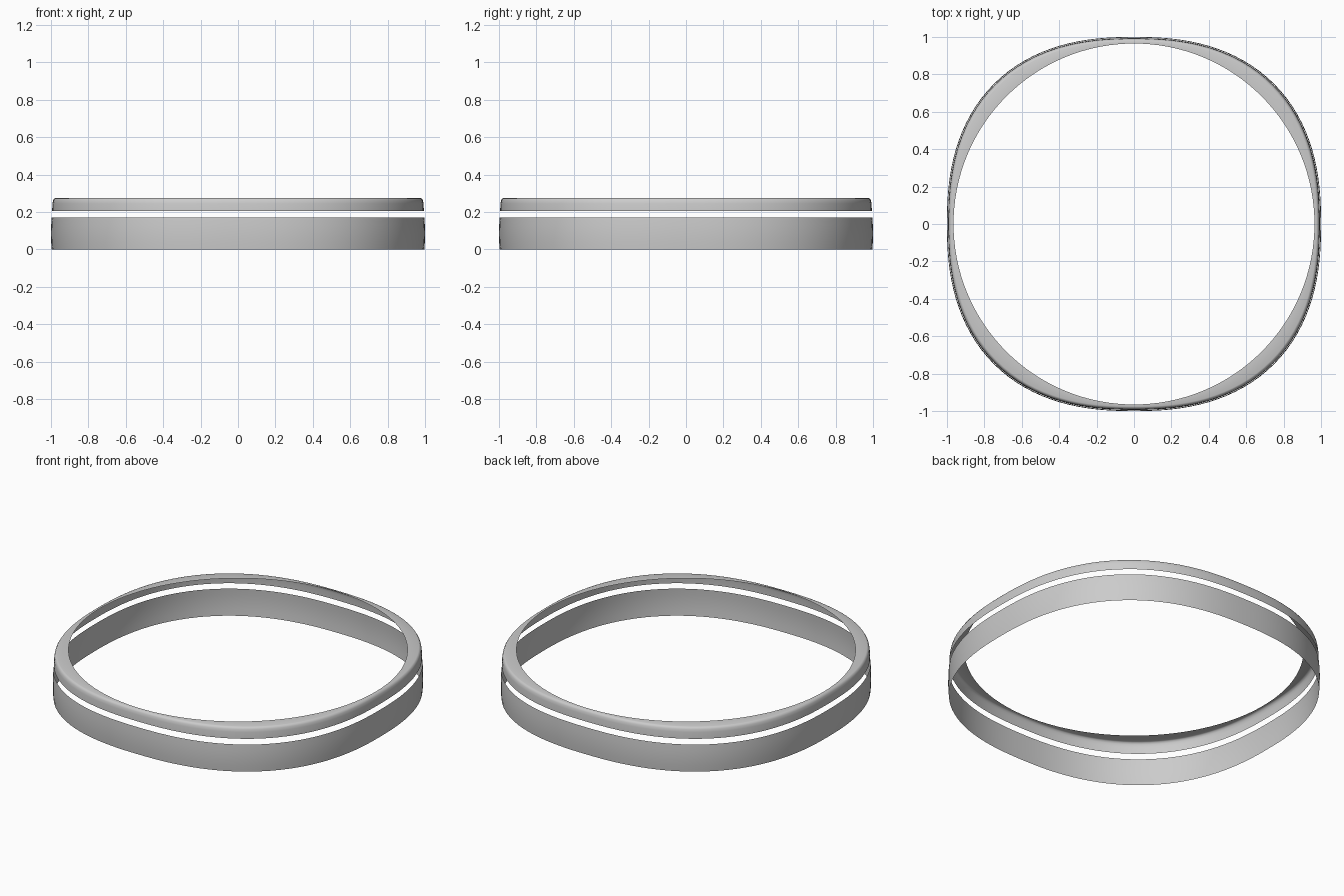
import bpy, bmesh, math

SEGMENTS = 128
if "Cube" in bpy.data.objects:
    bpy.data.objects.remove(bpy.data.objects["Cube"], do_unlink=True)

grey = bpy.data.materials.new("light grey")
grey.use_nodes = True
grey.diffuse_color = (0.6, 0.6, 0.6, 1)
grey.node_tree.nodes["Principled BSDF"].inputs["Base Color"].default_value = grey.diffuse_color


def outline(half_width, height, power):
    """Closed superellipse ring; a power of 2 is a circle."""
    ring = []
    for i in range(SEGMENTS):
        a = math.tau * i / SEGMENTS
        c, s = math.cos(a), math.sin(a)
        r = half_width / (abs(c) ** power + abs(s) ** power) ** (1 / power)
        ring.append((r * c, r * s, height))
    return ring


def sheet(name, sections):
    """Thin open surface lofted through rings, listed from the bottom up."""
    bm = bmesh.new()
    rings = [[bm.verts.new(p) for p in outline(*s)] for s in sections]
    for low, high in zip(rings, rings[1:]):
        for i in range(SEGMENTS):
            j = (i + 1) % SEGMENTS
            bm.faces.new((low[i], low[j], high[j], high[i]))
    mesh = bpy.data.meshes.new(name)
    bm.to_mesh(mesh)
    bm.free()
    mesh.materials.append(grey)
    obj = bpy.data.objects.new(name, mesh)
    bpy.context.collection.objects.link(obj)
    bpy.ops.object.select_all(action="DESELECT")
    obj.select_set(True)
    bpy.context.view_layer.objects.active = obj
    bpy.ops.object.shade_smooth_by_angle(angle=math.radians(40))


SQUARISH = 2.4

# Lower side wall, bulging slightly
sheet("lower_band", [(0.996, 0, SQUARISH), (0.999, 0.04, SQUARISH), (1, 0.085, SQUARISH),
                     (0.999, 0.13, SQUARISH), (0.996, 0.17, SQUARISH)])

# Upper side wall with a rounded shoulder and a flat lip around a round opening
sheet("upper_band_and_lip", [(0.994, 0.205, SQUARISH), (0.992, 0.245, SQUARISH),
                             (0.989, 0.262, SQUARISH), (0.983, 0.272, SQUARISH),
                             (0.976, 0.275, SQUARISH), (0.965, 0.275, 2)])
